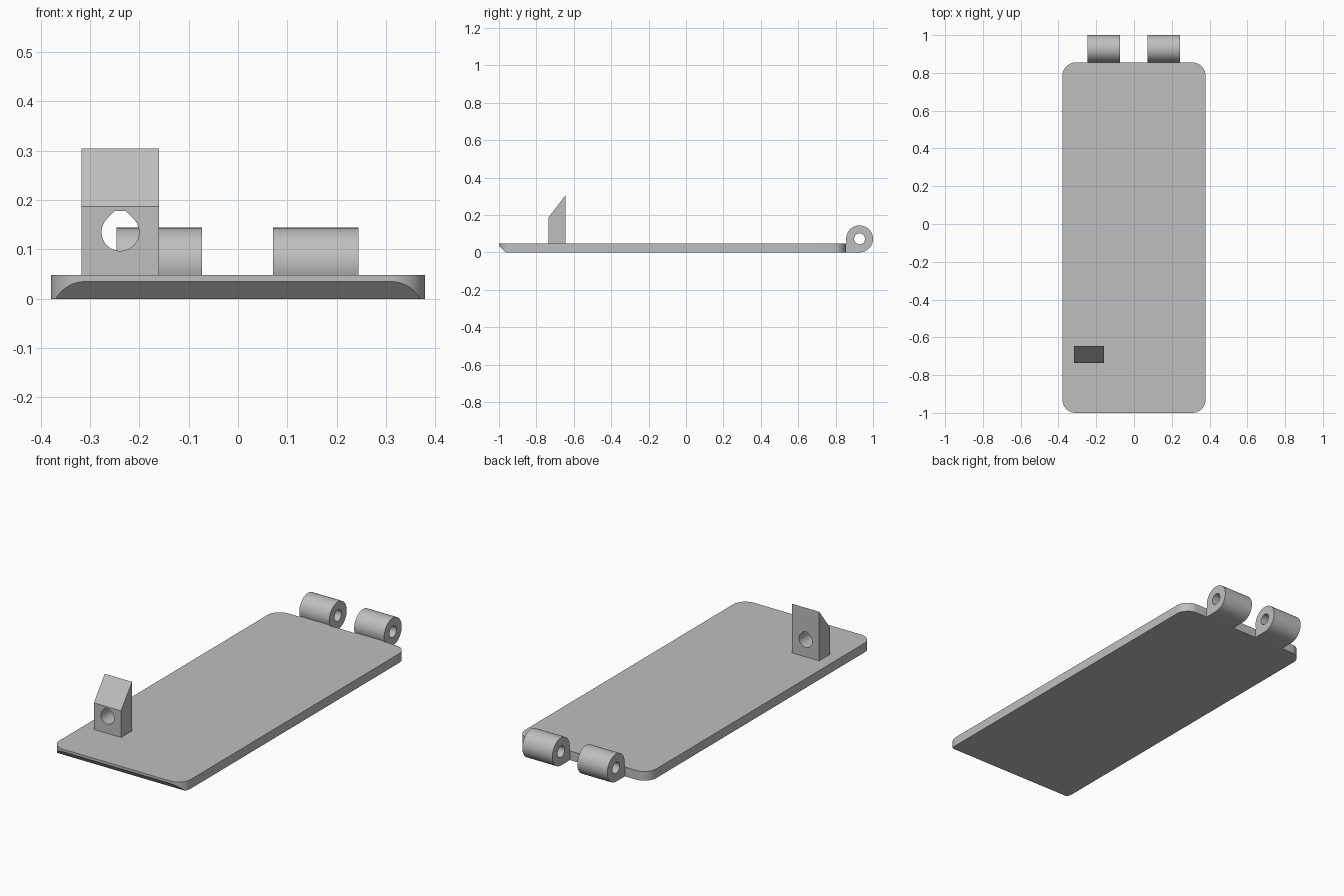
import bpy, bmesh
from math import radians, sin, cos
from mathutils import Vector

cube = bpy.data.objects.get("Cube")
if cube:
    bpy.data.objects.remove(cube, do_unlink=True)

grey = bpy.data.materials.new("light grey")
grey.use_nodes = True
colour = (0.52, 0.52, 0.52, 1)
grey.diffuse_color = colour
grey.node_tree.nodes["Principled BSDF"].inputs["Base Color"].default_value = colour


def arc(cx, cy, r, start, end, steps):
    """Points on an arc, angles in degrees, both ends included."""
    angles = [radians(start + (end - start) * i / steps) for i in range(steps + 1)]
    return [(cx + r * cos(a), cy + r * sin(a)) for a in angles]


def extrude(name, loops, place, direction, cut=None):
    """Fill an outline with optional holes, extrude it, and slice off one side."""
    bm = bmesh.new()
    edges = []
    for loop in loops:
        verts = [bm.verts.new(place(a, b)) for a, b in loop]
        edges += [bm.edges.new((v, verts[i - 1])) for i, v in enumerate(verts)]
    bmesh.ops.triangle_fill(bm, edges=edges, use_beauty=True,
                            normal=Vector(direction).normalized())
    side = bmesh.ops.extrude_face_region(bm, geom=bm.faces[:], use_keep_orig=True)
    moved = [g for g in side["geom"] if isinstance(g, bmesh.types.BMVert)]
    bmesh.ops.translate(bm, verts=moved, vec=direction)
    if cut:
        point, normal = cut
        res = bmesh.ops.bisect_plane(bm, geom=bm.verts[:] + bm.edges[:] + bm.faces[:],
                                     plane_co=point, plane_no=normal, clear_outer=True)
        rim = [g for g in res["geom_cut"] if isinstance(g, bmesh.types.BMEdge)]
        bmesh.ops.triangle_fill(bm, edges=rim, use_beauty=True,
                                normal=Vector(normal).normalized())
    bmesh.ops.remove_doubles(bm, verts=bm.verts[:], dist=0.00001)
    bmesh.ops.recalc_face_normals(bm, faces=bm.faces[:])
    mesh = bpy.data.meshes.new(name)
    bm.to_mesh(mesh)
    bm.free()
    mesh.materials.append(grey)
    obj = bpy.data.objects.new(name, mesh)
    bpy.context.collection.objects.link(obj)
    bpy.ops.object.select_all(action='DESELECT')
    obj.select_set(True)
    bpy.context.view_layer.objects.active = obj
    bpy.ops.object.shade_smooth_by_angle(angle=radians(30))
    return obj


# Flat lid with rounded corners and a chamfer under the front edge
W, FRONT, BACK, R, T = 0.379, -1.0, 0.855, 0.07, 0.048
outline = (arc(W - R, BACK - R, R, 0, 90, 12) + arc(R - W, BACK - R, R, 90, 180, 12)
           + arc(R - W, FRONT + R, R, 180, 270, 12) + arc(W - R, FRONT + R, R, 270, 360, 12))
extrude("lid_plate", [outline], lambda a, b: (a, b, 0), (0, 0, T),
        cut=((0, FRONT, 0.035), (0, -1, -1)))

# Two hinge knuckles, each with a pin hole and a foot joining the lid
HY, HZ, HR = 0.928, 0.072, 0.072
knuckle = [(BACK, 0)] + arc(HY, HZ, HR, -90, 199.5, 48) + [(BACK, T)]
pin_hole = arc(HY, HZ, 0.029, 0, 350, 35)
for name, x in (("hinge_knuckle_right", -0.246), ("hinge_knuckle_left", 0.071)):
    extrude(name, [knuckle, pin_hole], lambda a, b: (x, a, b), (0.173, 0, 0))

# Latch post with a teardrop hole and a sloping front top
X0, X1, Y0, Y1, LOW, HIGH = -0.317, -0.160, -0.735, -0.645, 0.187, 0.304
CX, CZ = (X0 + X1) / 2, 0.135
post = [(X0, T), (X1, T), (X1, HIGH), (X0, HIGH)]
teardrop = arc(CX, CZ, 0.038, 135, 405, 36) + [(CX + 0.011, 0.178), (CX - 0.011, 0.178)]
extrude("latch_post", [post, teardrop], lambda a, b: (a, Y0, b), (0, Y1 - Y0, 0),
        cut=((0, Y0, LOW), (0, LOW - HIGH, Y1 - Y0)))
